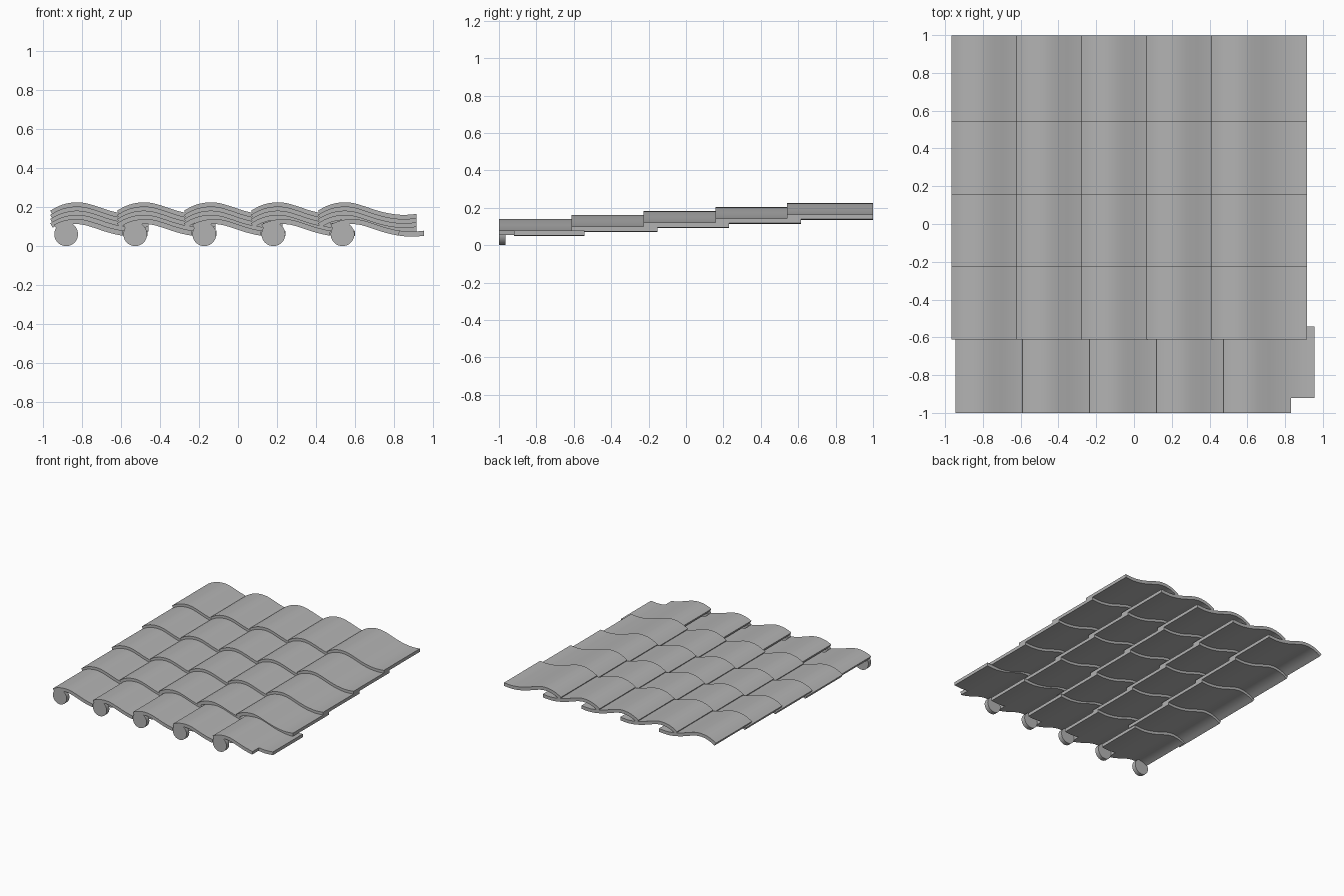
import bpy, bmesh, math
from mathutils import Vector

if "Cube" in bpy.data.objects:
    bpy.data.objects.remove(bpy.data.objects["Cube"])

THICK = 0.026
STEP = 0.0215        # rise from one course to the next
PROFILE = [(0, -0.043), (0.04, -0.021), (0.085, -0.006), (0.137, 0), (0.185, -0.005),
           (0.24, -0.021), (0.30, -0.041), (0.36, -0.056), (0.42, -0.064),
           (0.46, -0.064), (0.505, -0.060)]

clay = bpy.data.materials.new("grey clay")
clay.diffuse_color = (0.45, 0.45, 0.45, 1)
clay.use_nodes = True
clay.node_tree.nodes["Principled BSDF"].inputs["Base Color"].default_value = clay.diffuse_color


def top_z(x):
    """Smooth height of the tile profile (Hermite between the points)."""
    p = PROFILE
    slope = lambda k: ((p[min(k + 1, len(p) - 1)][1] - p[max(k - 1, 0)][1]) /
                       (p[min(k + 1, len(p) - 1)][0] - p[max(k - 1, 0)][0]))
    i = next((k for k in range(len(p) - 1) if x <= p[k + 1][0]), len(p) - 2)
    w = p[i + 1][0] - p[i][0]
    t = (x - p[i][0]) / w
    return ((2*t**3 - 3*t*t + 1) * p[i][1] + (t**3 - 2*t*t + t) * w * slope(i)
            + (3*t*t - 2*t**3) * p[i + 1][1] + (t**3 - t*t) * w * slope(i + 1))


def finish(bm, name):
    bmesh.ops.recalc_face_normals(bm, faces=bm.faces)
    me = bpy.data.meshes.new(name)
    bm.to_mesh(me)
    bm.free()
    me.materials.append(clay)
    ob = bpy.data.objects.new(name, me)
    bpy.context.collection.objects.link(ob)
    bpy.ops.object.select_all(action='DESELECT')
    ob.select_set(True)
    bpy.context.view_layer.objects.active = ob
    bpy.ops.object.shade_smooth_by_angle(angle=math.radians(35))
    return ob


def tile_mesh(start, length, notch=None, n=32):
    """Wavy slab; notch = (x, y) cuts the front corner of the lip."""
    bm = bmesh.new()
    xs = [start + (0.505 - start) * i / n for i in range(n + 1)]
    if notch:
        k = min(range(n + 1), key=lambda j: abs(xs[j] - notch[0]))
        xs[k] = notch[0]
    ys = [0, notch[1], length] if notch else [0, length]

    def point(x, y, under):
        e = 0.002
        a, b = max(x - e, 0), min(x + e, 0.505)
        nrm = Vector((top_z(a) - top_z(b), 0, b - a)).normalized()
        p = Vector((x, y, top_z(x)))
        if under:
            p -= nrm * THICK
            p.x = min(max(p.x, start), 0.505)
        return p

    grid = {(i, j, u): bm.verts.new(point(x, y, u))
            for i, x in enumerate(xs) for j, y in enumerate(ys) for u in (0, 1)}
    cells = {(i, j) for i in range(n) for j in range(len(ys) - 1)
             if not (notch and j == 0 and xs[i] >= notch[0] - 1e-6)}
    for i, j in cells:
        ring = [(i, j), (i + 1, j), (i + 1, j + 1), (i, j + 1)]
        for u in (0, 1):
            bm.faces.new([grid[a, b, u] for a, b in ring])
        # walls only where there is no neighbouring cell
        sides = [(i, j - 1), (i + 1, j), (i, j + 1), (i - 1, j)]
        for s, near in enumerate(sides):
            if near not in cells:
                a, b = ring[s], ring[(s + 1) % 4]
                bm.faces.new([grid[(*a, 0)], grid[(*b, 0)], grid[(*b, 1)], grid[(*a, 1)]])
    bmesh.ops.delete(bm, geom=[v for v in bm.verts if not v.link_faces], context='VERTS')
    return bm


def repeat(source, name, loc):
    ob = source.copy()
    ob.name = name
    ob.location = loc
    bpy.context.collection.objects.link(ob)


# Upper courses: four rows of five roof tiles
tile = finish(tile_mesh(0, 0.458), "roof_tile")
first = True
for row in range(1, 5):
    for col in range(5):
        loc = (-0.965 + 0.344 * col, -0.995 + 0.384 * row, 0.139 + STEP * row)
        if first:
            tile.location, first = loc, False
        else:
            repeat(tile, "roof_tile", loc)

# Eave course: notched tiles
eave = finish(tile_mesh(0.025, 0.458, notch=(0.38, 0.08)), "eave_tile")
eave.location = (-0.970, -1.0, 0.139)
for col in range(1, 5):
    repeat(eave, "eave_tile", (-0.970 + 0.355 * col, -1.0, 0.139))

# Round end discs closing the eave rolls
bm = bmesh.new()
bmesh.ops.create_cone(bm, cap_ends=True, segments=40, radius1=0.061, radius2=0.061, depth=0.035)
for v in bm.verts:
    v.co = (v.co.x, v.co.z, v.co.y)
disc = finish(bm, "eave_disc")
disc.location = (-0.883, -0.9825, 0.061)
for col in range(1, 5):
    repeat(disc, "eave_disc", (-0.883 + 0.355 * col, -0.9825, 0.061))
